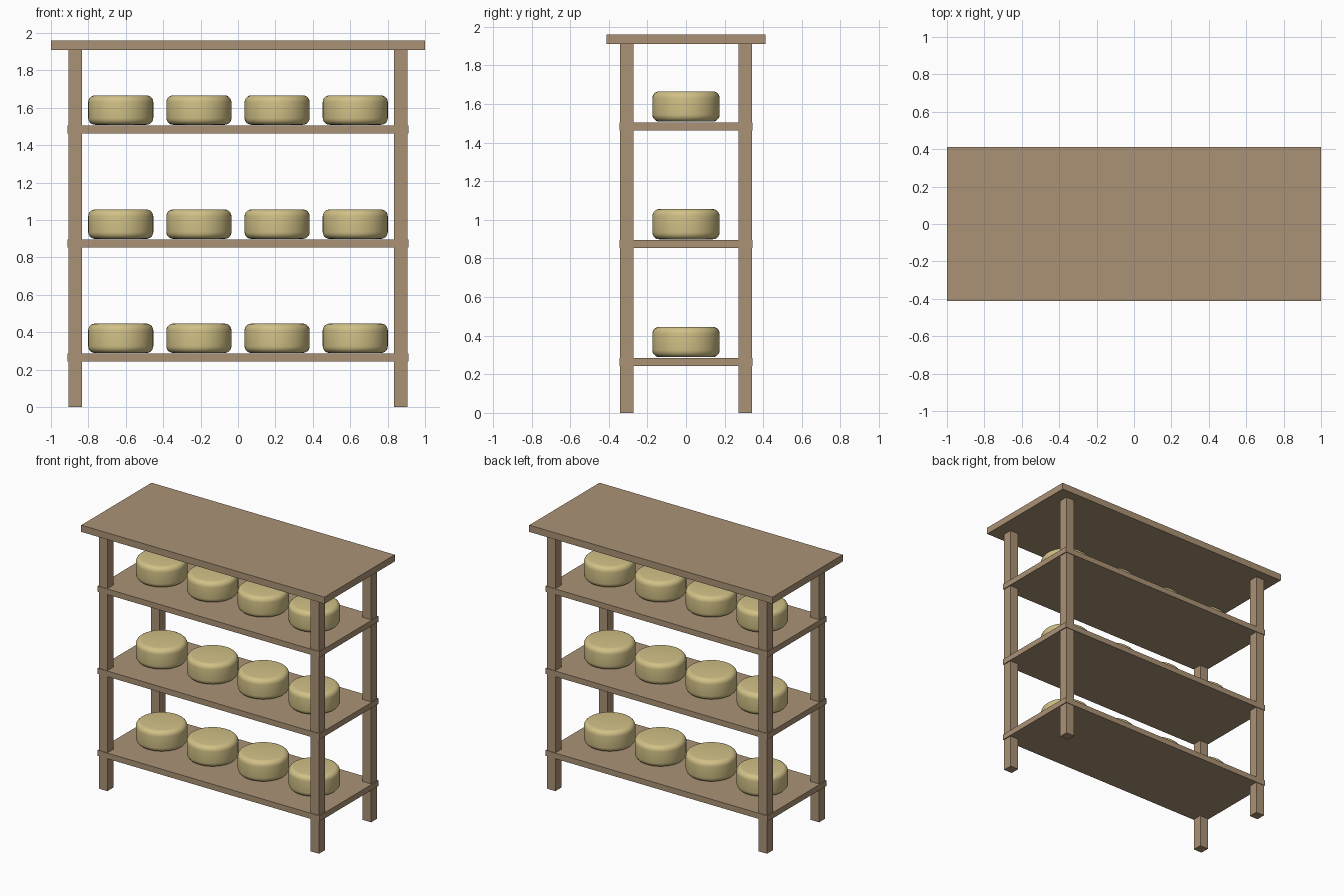
import bpy
import bmesh
from mathutils import Matrix

default = bpy.data.objects.get("Cube")
if default:
    bpy.data.objects.remove(default, do_unlink=True)


def make_material(name, rgb):
    mat = bpy.data.materials.new(name)
    mat.use_nodes = True
    color = (*rgb, 1.0)
    mat.diffuse_color = color
    bsdf = next(n for n in mat.node_tree.nodes if n.type == 'BSDF_PRINCIPLED')
    bsdf.inputs["Base Color"].default_value = color
    bsdf.inputs["Roughness"].default_value = 0.8
    return mat


wood = make_material("brown wood", (0.41, 0.29, 0.18))
rind = make_material("pale yellow rind", (0.64, 0.53, 0.24))


def add_object(name, bm, mat):
    mesh = bpy.data.meshes.new(name)
    bm.to_mesh(mesh)
    bm.free()
    mesh.materials.append(mat)
    obj = bpy.data.objects.new(name, mesh)
    bpy.context.collection.objects.link(obj)
    return obj


def box(name, center, size):
    bm = bmesh.new()
    bmesh.ops.create_cube(bm, size=1.0, matrix=Matrix.Translation(center) @ Matrix.Diagonal((*size, 1.0)))
    return add_object(name, bm, wood)


def cheese_wheel(name, x, bottom, radius=0.174, height=0.157, rounding=0.036):
    bm = bmesh.new()
    bmesh.ops.create_cone(bm, cap_ends=True, segments=48, radius1=radius, radius2=radius, depth=height)
    # Round the top and bottom rims
    rims = [e for e in bm.edges if abs(e.verts[0].co.z - e.verts[1].co.z) < 1e-5]
    bmesh.ops.bevel(bm, geom=rims, offset=rounding, segments=5, profile=0.5, affect='EDGES')
    for face in bm.faces:
        face.smooth = True
    wheel = add_object(name, bm, rind)
    wheel.location = (x, 0, bottom + height / 2)


# Overhanging top board
TOP_UNDERSIDE, TOP_HEIGHT = 1.91, 1.96
box("top_board", (0, 0, (TOP_UNDERSIDE + TOP_HEIGHT) / 2), (2.0, 0.825, TOP_HEIGHT - TOP_UNDERSIDE))

# Four square posts
for side, sx in (("right", -1), ("left", 1)):
    for end, sy in (("front", -1), ("back", 1)):
        box(f"{end}_{side}_post", (sx * 0.87, sy * 0.306, TOP_UNDERSIDE / 2), (0.07, 0.07, TOP_UNDERSIDE))

# Three shelves, each with a row of four wheels
for level, name in enumerate(("lower", "middle", "upper")):
    shelf_top = 0.285 + 0.61 * level
    box(f"{name}_shelf", (0, 0, shelf_top - 0.021), (1.824, 0.69, 0.042))
    for i in range(4):
        cheese_wheel(f"{name}_cheese_{i + 1}", (i - 1.5) * 0.418, shelf_top + 0.004)
